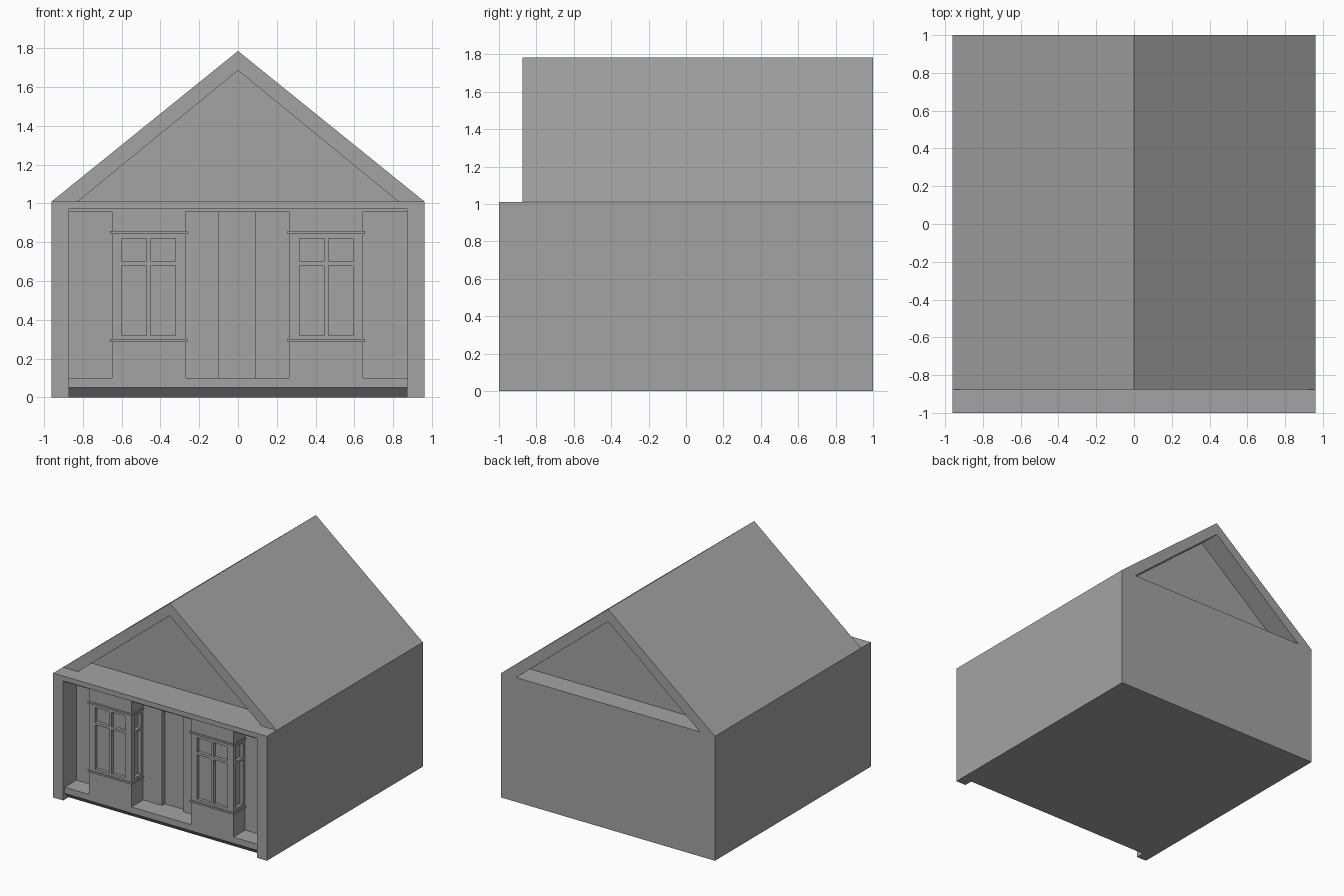
import bpy
import bmesh

cube = bpy.data.objects.get("Cube")
if cube:
    bpy.data.objects.remove(cube, do_unlink=True)

GREY = (0.37, 0.37, 0.37, 1)
mat = bpy.data.materials.new("plain_grey")
mat.use_nodes = True
mat.diffuse_color = GREY
mat.node_tree.nodes["Principled BSDF"].inputs["Base Color"].default_value = GREY


def add_object(name, bm):
    bmesh.ops.recalc_face_normals(bm, faces=bm.faces)
    mesh = bpy.data.meshes.new(name)
    bm.to_mesh(mesh)
    bm.free()
    mesh.materials.append(mat)
    obj = bpy.data.objects.new(name, mesh)
    bpy.context.collection.objects.link(obj)
    return obj


def extrude(bm, points, offset):
    """Turn a planar outline into a prism."""
    face = bm.faces.new([bm.verts.new(p) for p in points])
    result = bmesh.ops.extrude_face_region(bm, geom=[face], use_keep_orig=True)
    verts = [v for v in result["geom"] if isinstance(v, bmesh.types.BMVert)]
    bmesh.ops.translate(bm, verts=verts, vec=offset)


def box(bm, x, y, z):
    outline = [(x[0], y[0], z[0]), (x[1], y[0], z[0]),
               (x[1], y[0], z[1]), (x[0], y[0], z[1])]
    extrude(bm, outline, (0, y[1] - y[0], 0))


def boxes(name, *parts):
    bm = bmesh.new()
    for part in parts:
        box(bm, *part)
    return add_object(name, bm)


def prism(name, outline, offset):
    bm = bmesh.new()
    extrude(bm, outline, offset)
    return add_object(name, bm)


HALF, INNER = 0.96, 0.87        # outer half width, porch half width
FRONT, BAY, WALL, DOOR = -1, -0.98, -0.83, -0.795   # depth planes
EAVE, CEILING, FLOOR = 1.01, 0.955, 0.1

# House body, with the recessed door plane as its front
boxes("house_body", ((-HALF, HALF), (DOOR, 1), (0, EAVE)))
boxes("porch_wall",
      ((-HALF, -0.1), (WALL, DOOR), (0, EAVE)),
      ((0.09, HALF), (WALL, DOOR), (0, EAVE)),
      ((-0.1, 0.09), (WALL, DOOR), (0, FLOOR)),
      ((-0.1, 0.09), (WALL, DOOR), (CEILING, EAVE)))

# Frame around the porch
for side, x in (("right", (-HALF, -INNER)), ("left", (INNER, HALF))):
    boxes(side + "_porch_post", (x, (FRONT, WALL), (0, EAVE)))
boxes("porch_beam",
      ((-INNER, INNER), (FRONT, WALL), (0.97, EAVE)),
      ((-INNER, INNER), (BAY, WALL), (CEILING, 0.97)))

# Porch floor with a chamfered lower front edge
prism("porch_floor",
      [(-INNER, y, z) for y, z in
       ((BAY, 0.05), (BAY, FLOOR), (WALL, FLOOR), (WALL, 0), (-0.93, 0))],
      (2 * INNER, 0, 0))


def bay_window(name, cx):
    w, pane, gap, deep = 0.19, 0.137, 0.011, 0.025
    z0, z1, z2, z3 = 0.32, 0.68, 0.70, 0.82      # pane heights
    full, depth = (cx - w, cx + w), (BAY, WALL)
    parts = [
        (full, depth, (FLOOR, z0)),
        (full, depth, (z3, CEILING)),
        # glazing core
        ((cx - w + deep, cx + w - deep), (BAY + deep, WALL), (z0, z3)),
        # centre mullion
        ((cx - gap, cx + gap), (BAY, BAY + deep), (z0, z3)),
    ]
    # front transoms
    for x in ((cx - pane, cx - gap), (cx + gap, cx + pane)):
        parts.append((x, (BAY, BAY + deep), (z1, z2)))
    for s in (-1, 1):
        edge = sorted((cx + s * w, cx + s * (w - deep)))
        corner = sorted((cx + s * w, cx + s * pane))
        parts += [
            (corner, (BAY, BAY + 0.035), (z0, z3)),
            (edge, (WALL - 0.03, WALL), (z0, z3)),
            (edge, (BAY + 0.035, WALL - 0.03), (z1, z2)),
        ]
    boxes(name, *parts)
    # thin mouldings wrapping the bay above and below the glazing
    out = 0.009
    boxes(name + "_mouldings", *[
        ((cx - w - out, cx + w + out), (BAY - out, WALL), (z - 0.007, z + 0.007))
        for z in (0.293, 0.85)])


bay_window("right_bay_window", -0.46)
bay_window("left_bay_window", 0.455)

# Gabled roof shell and the recessed gable infill
prism("roof",
      [(x, -0.875, z) for x, z in
       ((-HALF, EAVE), (0, 1.785), (HALF, EAVE),
        (0.825, EAVE), (0, 1.685), (-0.825, EAVE))],
      (0, 1.875, 0))
prism("gable_infill",
      [(-0.825, -0.695, EAVE), (0, -0.695, 1.685), (0.825, -0.695, EAVE)],
      (0, 1.515, 0))
